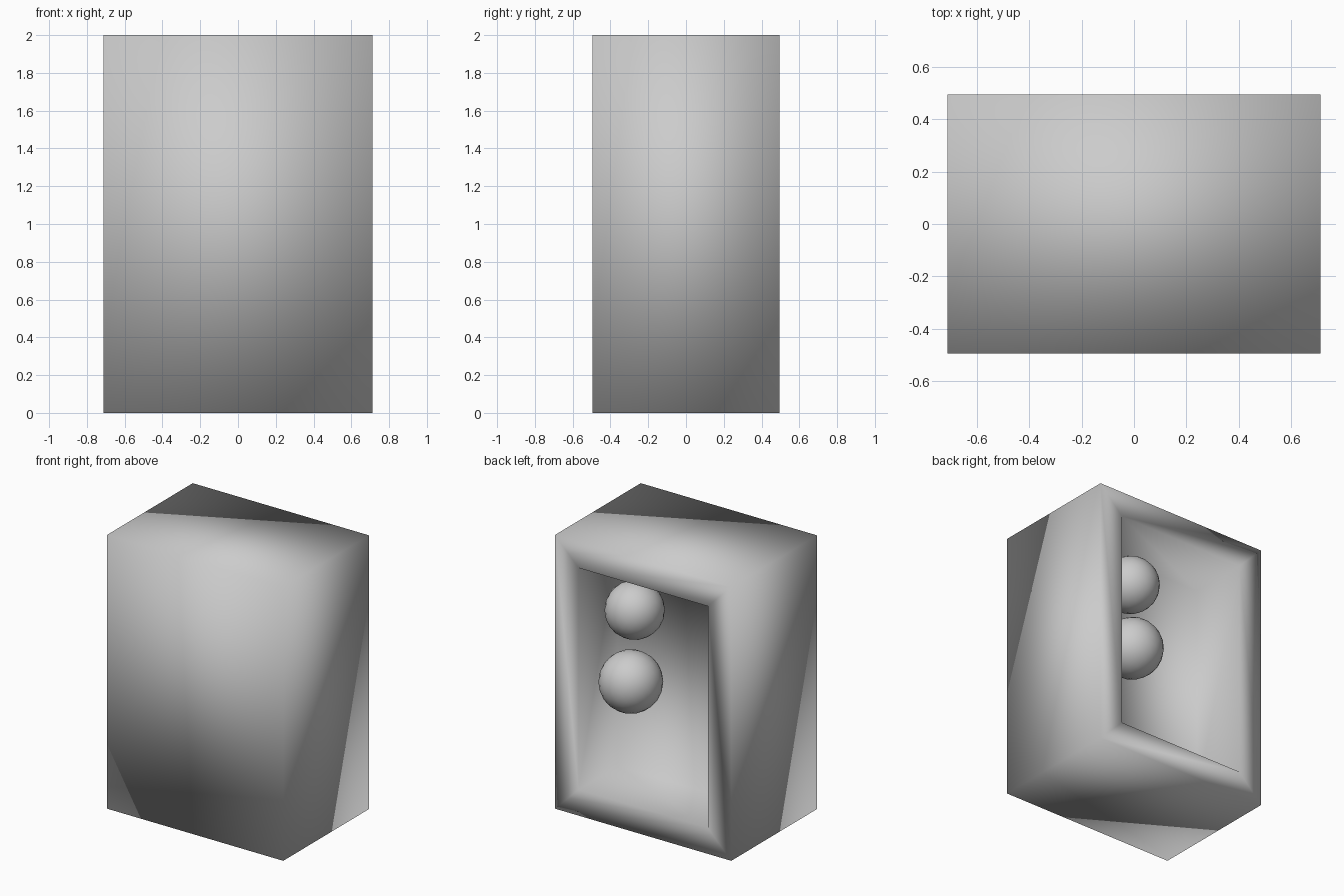
import bpy, bmesh

if "Cube" in bpy.data.objects:
    bpy.data.objects.remove(bpy.data.objects["Cube"])

W, D, H = 1.425, 0.99, 2.0
WALL = 0.19
DEPTH = 0.45


def finish(bm, name):
    mesh = bpy.data.meshes.new(name)
    bm.to_mesh(mesh)
    bm.free()
    for p in mesh.polygons:
        p.use_smooth = True
    obj = bpy.data.objects.new(name, mesh)
    bpy.context.collection.objects.link(obj)
    return obj


# Hollow cabinet: box with its rear face inset and pushed inward
bm = bmesh.new()
bmesh.ops.create_cube(bm, size=1)
bmesh.ops.scale(bm, vec=(W, D, H), verts=bm.verts)
bmesh.ops.translate(bm, vec=(0, 0, H / 2), verts=bm.verts)
bm.normal_update()
rear = max(bm.faces, key=lambda f: f.normal.y)
bmesh.ops.inset_region(bm, faces=[rear], thickness=WALL, use_even_offset=True)
cavity = bmesh.ops.extrude_discrete_faces(bm, faces=[rear])["faces"][0]
bmesh.ops.translate(bm, vec=(0, -DEPTH, 0), verts=cavity.verts)
bmesh.ops.recalc_face_normals(bm, faces=bm.faces)
finish(bm, "cabinet")

# Two rounded-cube balls floating inside the cavity
for name, pos, radius in (("upper_ball", (0.24, 0.25, 1.485), 0.20),
                          ("lower_ball", (0.25, 0.28, 0.97), 0.215)):
    bm = bmesh.new()
    bmesh.ops.create_icosphere(bm, subdivisions=3, radius=radius)
    finish(bm, name).location = pos
